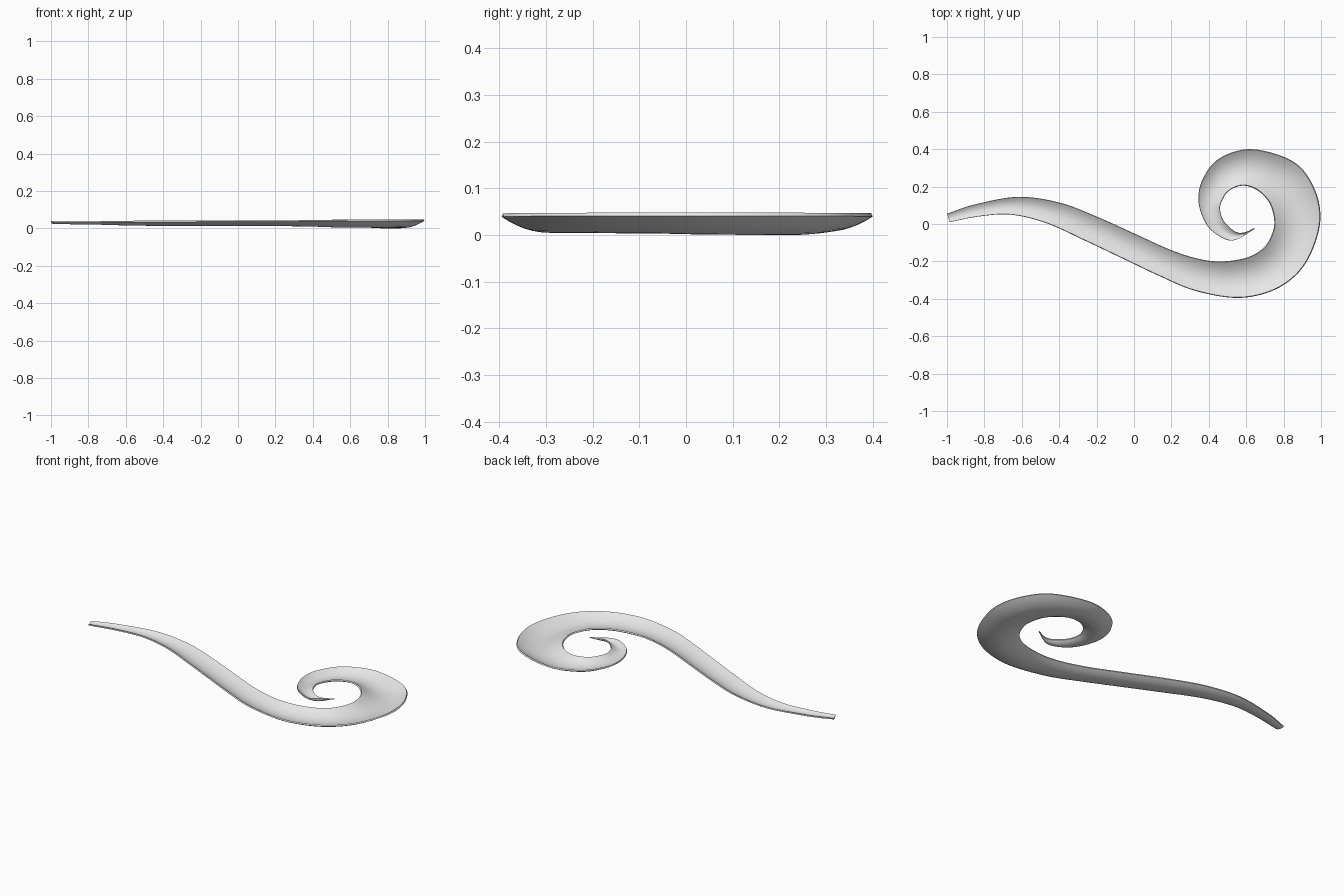
import bpy
import bmesh
from mathutils import Vector

cube = bpy.data.objects.get("Cube")
if cube:
    bpy.data.objects.remove(cube, do_unlink=True)

# Paired rim stations: inner edge x, y, then outer edge x, y
STATIONS = [
    (-1, .055, -.985, .01), (-.85, .105, -.83, .04), (-.62, .145, -.66, .05),
    (-.4, .115, -.47, .005), (-.2, .04, -.26, -.09), (0, -.05, -.06, -.185),
    (.2, -.14, .14, -.28), (.35, -.187, .32, -.355), (.47, -.2, .54, -.395),
    (.6, -.18, .72, -.365), (.69, -.13, .86, -.28), (.735, -.06, .95, -.15),
    (.75, .015, .997, .03), (.725, .11, .96, .2), (.66, .18, .85, .335),
    (.58, .205, .63, .4), (.505, .175, .455, .35), (.465, .11, .365, .235),
    (.463, .06, .345, .12), (.485, .01, .38, .01), (.54, -.04, .44, -.055),
    (.59, -.045, .53, -.088), (.645, -.02, .645, -.028),
]
STEPS = 8          # subdivisions between stations
ACROSS = 12        # divisions across the trough


def spline(points, steps):
    """Smooth curve passing through every point."""
    padded = [2 * points[0] - points[1], *points, 2 * points[-1] - points[-2]]
    result = []
    for a, b, c, d in zip(padded, padded[1:], padded[2:], padded[3:]):
        for i in range(steps):
            t = i / steps
            result.append(0.5 * (2 * b + (c - a) * t
                                 + (2 * a - 5 * b + 4 * c - d) * t ** 2
                                 + (3 * b - a - 3 * c + d) * t ** 3))
    return result + [points[-1]]


def section(inner, outer):
    """Closed ring: dished upper skin, then the rounded underside."""
    middle, half = (inner + outer) / 2, (outer - inner) / 2
    width = 2 * half.length
    depth = 0.16 * width
    thickness = min(0.007, 0.13 * width)
    rim = 0.042 + 0.005 * middle.x
    ring = []
    for spread, drop, direction in ((0.96, 0, 1), (1, thickness, -1)):
        for i in range(ACROSS + 1):
            s = direction * (2 * i / ACROSS - 1)
            flat = middle + half * s * spread
            ring.append(Vector((flat.x, flat.y, rim - drop - depth * (1 - s * s))))
    return ring


# Sweep the section along both rims
inner_rim = spline([Vector(p[:2]) for p in STATIONS], STEPS)
outer_rim = spline([Vector(p[2:]) for p in STATIONS], STEPS)
rings = [section(a, b) for a, b in zip(inner_rim, outer_rim)]
floor = min(v.z for ring in rings for v in ring)

bm = bmesh.new()
loops = [[bm.verts.new((v.x, v.y, v.z - floor)) for v in ring] for ring in rings]
count = len(loops[0])
for near, far in zip(loops, loops[1:]):
    for i in range(count):
        j = (i + 1) % count
        bm.faces.new((near[i], near[j], far[j], far[i]))

# Close both ends with strips between the two skins
for ring in (loops[0], loops[-1]):
    for i in range(ACROSS):
        bm.faces.new((ring[i], ring[i + 1], ring[count - 2 - i], ring[count - 1 - i]))
bmesh.ops.recalc_face_normals(bm, faces=bm.faces)

mesh = bpy.data.meshes.new("scroll_ornament")
bm.to_mesh(mesh)
bm.free()
scroll = bpy.data.objects.new("scroll_ornament", mesh)
bpy.context.collection.objects.link(scroll)

# Plain pale grey finish
grey = bpy.data.materials.new("pale_grey")
grey.use_nodes = True
color = (0.8, 0.8, 0.8, 1)
grey.diffuse_color = color
grey.node_tree.nodes["Principled BSDF"].inputs["Base Color"].default_value = color
mesh.materials.append(grey)

# Smooth skins with crisp rims
bpy.ops.object.select_all(action="DESELECT")
scroll.select_set(True)
bpy.context.view_layer.objects.active = scroll
bpy.ops.object.shade_smooth_by_angle()
